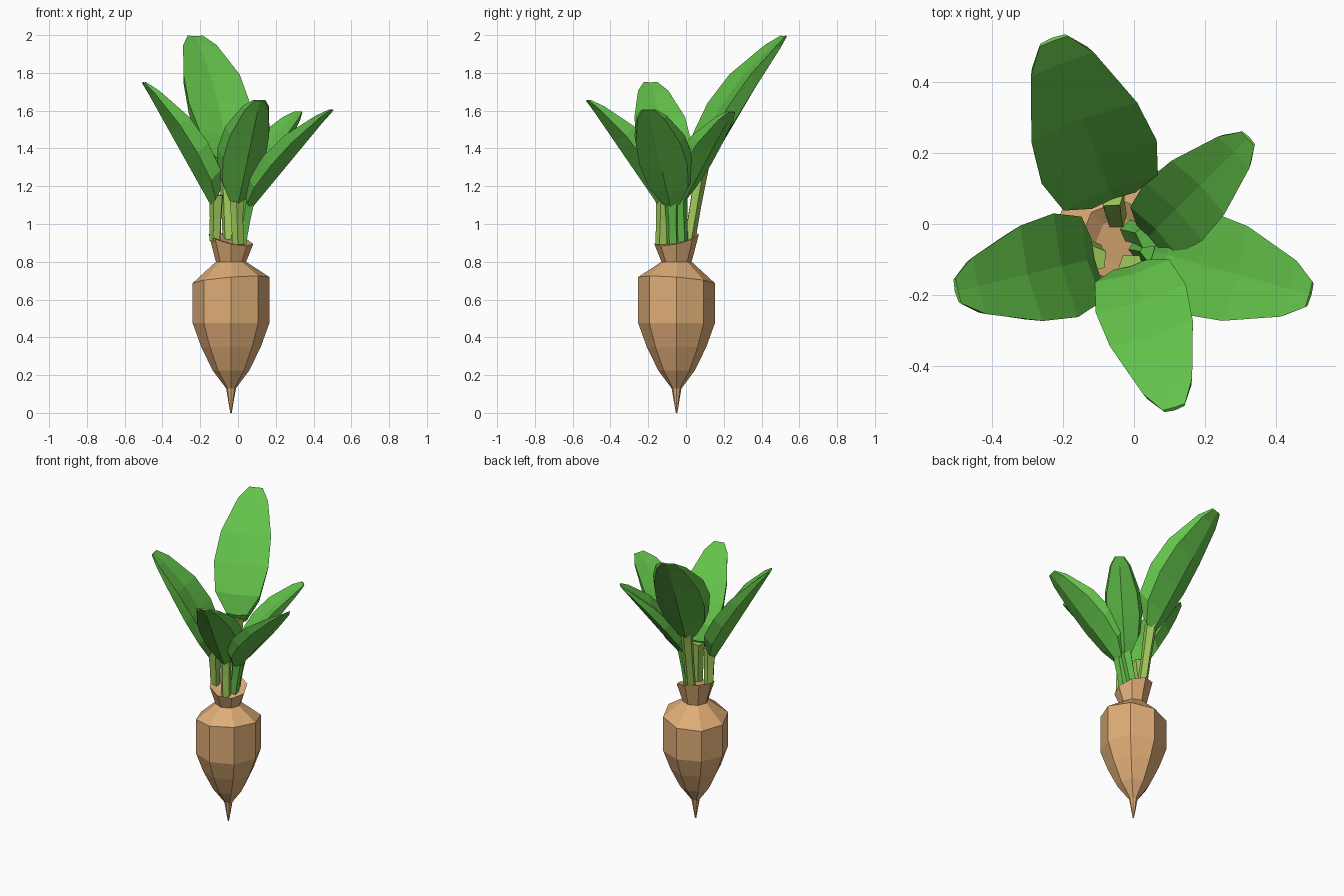
import bpy, bmesh, math
from mathutils import Vector

if "Cube" in bpy.data.objects:
    bpy.data.objects.remove(bpy.data.objects["Cube"])


def material(name, rgb):
    m = bpy.data.materials.new(name)
    m.diffuse_color = (*rgb, 1)
    m.use_nodes = True
    m.node_tree.nodes["Principled BSDF"].inputs["Base Color"].default_value = m.diffuse_color
    return m


TAN = material("root tan", (0.74, 0.42, 0.185))
LEAF = material("leaf green", (0.125, 0.54, 0.068))
STALK = material("stalk light green", (0.34, 0.57, 0.10))


def loft(name, rings, mat):
    """Skin a list of closed rings with equal point counts and cap the ends."""
    bm = bmesh.new()
    loops = [[bm.verts.new(p) for p in ring] for ring in rings]
    n = len(loops[0])
    for a, b in zip(loops, loops[1:]):
        for i in range(n):
            j = (i + 1) % n
            bm.faces.new((a[i], a[j], b[j], b[i]))
    bm.faces.new(loops[0][::-1])
    bm.faces.new(loops[-1])
    bmesh.ops.recalc_face_normals(bm, faces=bm.faces)
    me = bpy.data.meshes.new(name)
    bm.to_mesh(me)
    bm.free()
    me.materials.append(mat)
    ob = bpy.data.objects.new(name, me)
    bpy.context.collection.objects.link(ob)
    return ob


# Root: octagonal turned profile (z, radius, tilt) with a slanted crown
CX, CY = -0.037, -0.05
profile = [(0, .004, 0), (.13, .026, 0), (.225, .097, 0), (.35, .158, 0), (.475, .203, 0),
           (.703, .203, -.08), (.80, .08, 0), (.92, .118, .22), (.91, .07, .15)]
rings = []
for z, r, tilt in profile:
    ring = []
    for i in range(8):
        a = math.tau * i / 8
        dx, dy = r * math.cos(a), r * math.sin(a)
        ring.append((CX + dx, CY + dy, z + tilt * (dy - dx)))
    rings.append(ring)
loft("root", rings, TAN)

# Leaf sections: (position along leaf, half width, rim height)
SECTIONS = [(0, .38, .58), (.15, .82, .95), (.38, 1, 1), (.62, .92, .85),
            (.90, .55, .35), (1, .25, .10)]


def leaf(name, foot, base, tip, width, height, stalk_mat, inward=.45):
    base, tip, foot = Vector(base), Vector(tip), Vector(foot)
    axis = tip - base
    side = axis.cross(Vector((0, 0, 1))).normalized()
    up = side.cross(axis).normalized()
    rings = []
    for u, w, h in SECTIONS:
        c, w, h = base + axis * u, w * width, h * height
        slant = axis * .06 * (1 - u)      # upper rim starts further along
        rings.append([c + side * x * w + up * y * h + slant * y for x, y in
                      ((0, 0), (.88, .4), (1, 1), (0, .86), (-1, 1), (-.88, .4))])
    loft(name + "_leaf", rings, LEAF)
    # Five-sided stalk running into the leaf base
    top = base + up * height * inward + axis.normalized() * .03
    d = (top - foot).normalized()
    s = (side - d * side.dot(d)).normalized()
    t = d.cross(s)
    stalk = []
    for c, r in ((foot, .032), (foot.lerp(top, .5), .033), (top, .04)):
        stalk.append([c + (s * math.cos(a) + t * math.sin(a)) * r
                      for a in (math.tau * i / 5 for i in range(5))])
    loft(name + "_stalk", stalk, stalk_mat)


leaf("back", (-.05, .015, .90), (-.07, .10, 1.27), (-.23, .525, 1.99), .173, .13, STALK, .3)
leaf("left", (-.12, -.075, .91), (-.145, -.105, 1.1), (-.505, -.19, 1.745), .15, .122, STALK)
leaf("front", (.0, -.13, .89), (.0, -.148, 1.1), (.115, -.525, 1.65), .133, .125, STALK)
leaf("right", (.015, -.07, .89), (.07, -.08, 1.08), (.50, -.20, 1.60), .15, .10, LEAF)
leaf("back_right", (-.01, -.02, .90), (.055, -.02, 1.1), (.325, .245, 1.59), .115, .10, LEAF)
